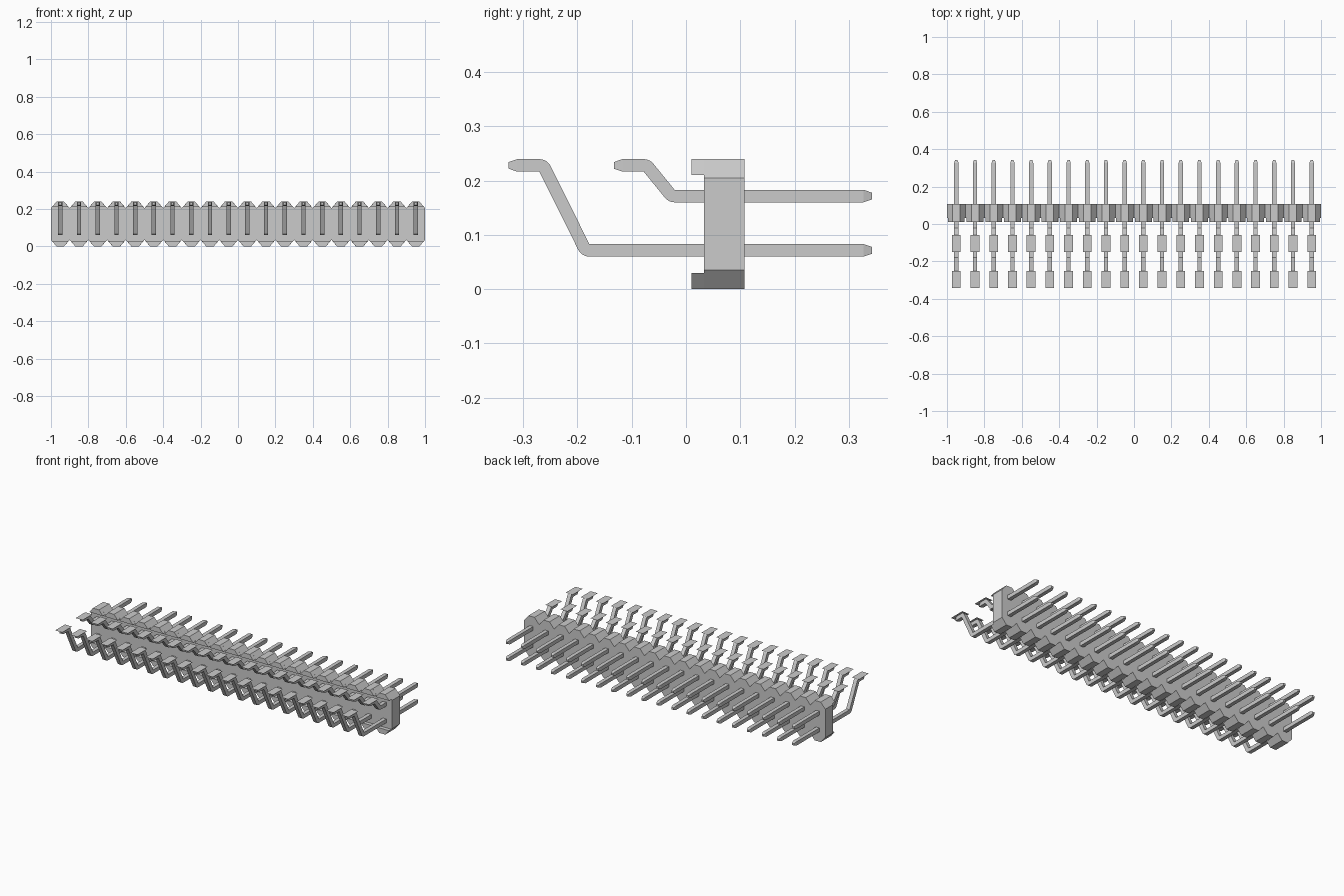
import bpy, bmesh
from math import sin, cos, asin, atan2, pi, hypot

cube = bpy.data.objects.get("Cube")
if cube:
    bpy.data.objects.remove(cube)

COLUMNS = 20
PITCH = 0.1
XS = [(i - (COLUMNS - 1) / 2) * PITCH for i in range(COLUMNS)]
T = 0.023          # wire thickness
TIP = 0.006        # half size of a tapered tip
TOP = 0.24

grey = bpy.data.materials.new("light grey")
grey.use_nodes = True
grey.diffuse_color = (0.6, 0.6, 0.6, 1)
grey.node_tree.nodes["Principled BSDF"].inputs["Base Color"].default_value = (0.6, 0.6, 0.6, 1)


def finish(name, bm):
    bmesh.ops.recalc_face_normals(bm, faces=bm.faces)
    mesh = bpy.data.meshes.new(name)
    bm.to_mesh(mesh)
    bm.free()
    mesh.materials.append(grey)
    obj = bpy.data.objects.new(name, mesh)
    bpy.context.collection.objects.link(obj)
    return obj


def loft(bm, rings):
    """Skin a closed solid through rings of points."""
    loops = [[bm.verts.new(p) for p in ring] for ring in rings]
    n = len(loops[0])
    for a, b in zip(loops, loops[1:]):
        for i in range(n):
            j = (i + 1) % n
            bm.faces.new((a[i], a[j], b[j], b[i]))
    bm.faces.new(loops[0])
    bm.faces.new(loops[-1][::-1])


def box(bm, x, y0, y1, z0, z1, half0, half1):
    """Bar along y whose half width changes from z0 to z1."""
    loft(bm, [[(x - half0, y, z0), (x + half0, y, z0),
               (x + half1, y, z1), (x - half1, y, z1)] for y in (y0, y1)])


def wire_sections(low, high, tail):
    """Upper point, lower point and half width along one bent wire."""
    dy, dz = high[0] - low[0], high[1] - low[1]
    slope = atan2(dz, dy) - asin(T / hypot(dy, dz))
    mid = low[1] - T / 2
    end = 0.343
    out = [((end, mid + TIP), (end, mid - TIP), TIP),
           ((end - 0.016, low[1]), (end - 0.016, low[1] - T), T / 2)]
    steps = 5
    # lower bend swings around its upper corner, upper bend around its lower one
    start, turn = -pi / 2, slope - pi
    for k in range(steps + 1):
        a = start + turn * k / steps
        out.append((low, (low[0] + T * cos(a), low[1] + T * sin(a)), T / 2))
    for k in range(steps + 1):
        a = slope - pi / 2 + (pi - slope) * k / steps
        out.append(((high[0] + T * cos(a), high[1] + T * sin(a)), high, T / 2))
    z = high[1]
    out.append(((tail + 0.016, z + T), (tail + 0.016, z), T / 2))
    out.append(((tail, z + T / 2 + TIP), (tail, z + T / 2 - TIP), TIP))
    return out


def pin_row(name, low, high, tail):
    bm = bmesh.new()
    sections = wire_sections(low, high, tail)
    for x in XS:
        loft(bm, [[(x - h, *up), (x + h, *up), (x + h, *down), (x - h, *down)]
                  for up, down, h in sections])
    finish(name, bm)


def pad_row(name, y0, y1):
    bm = bmesh.new()
    h = 0.0235
    for x in XS:
        bm.faces.new([bm.verts.new(p) for p in
                      ((x - h, y0, TOP), (x + h, y0, TOP), (x + h, y1, TOP), (x - h, y1, TOP))])
    finish(name, bm)


# Housing bar
bm = bmesh.new()
box(bm, 0, 0.033, 0.108, 0.035, 0.205, 1, 1)
finish("housing", bm)

# Bevelled ribs above and below the housing, with a front overhang
for name, flip in (("upper_ribs", False), ("lower_ribs", True)):
    bm = bmesh.new()
    for x in XS:
        box(bm, x, 0.033, 0.108, 0.205, TOP, 0.05, 0.02)
        box(bm, x, 0.01, 0.033, 0.21, TOP, 0.045, 0.02)
    if flip:
        for v in bm.verts:
            v.co.z = TOP - v.co.z
    finish(name, bm)

# Two rows of bent pins
pin_row("lower_pins", (-0.178, 0.083), (-0.27, 0.2165), -0.327)
pin_row("upper_pins", (-0.021, 0.183), (-0.078, 0.2165), -0.133)

# Flat contact pads on the pin feet
pad_row("front_pads", -0.343, -0.25)
pad_row("rear_pads", -0.149, -0.058)
